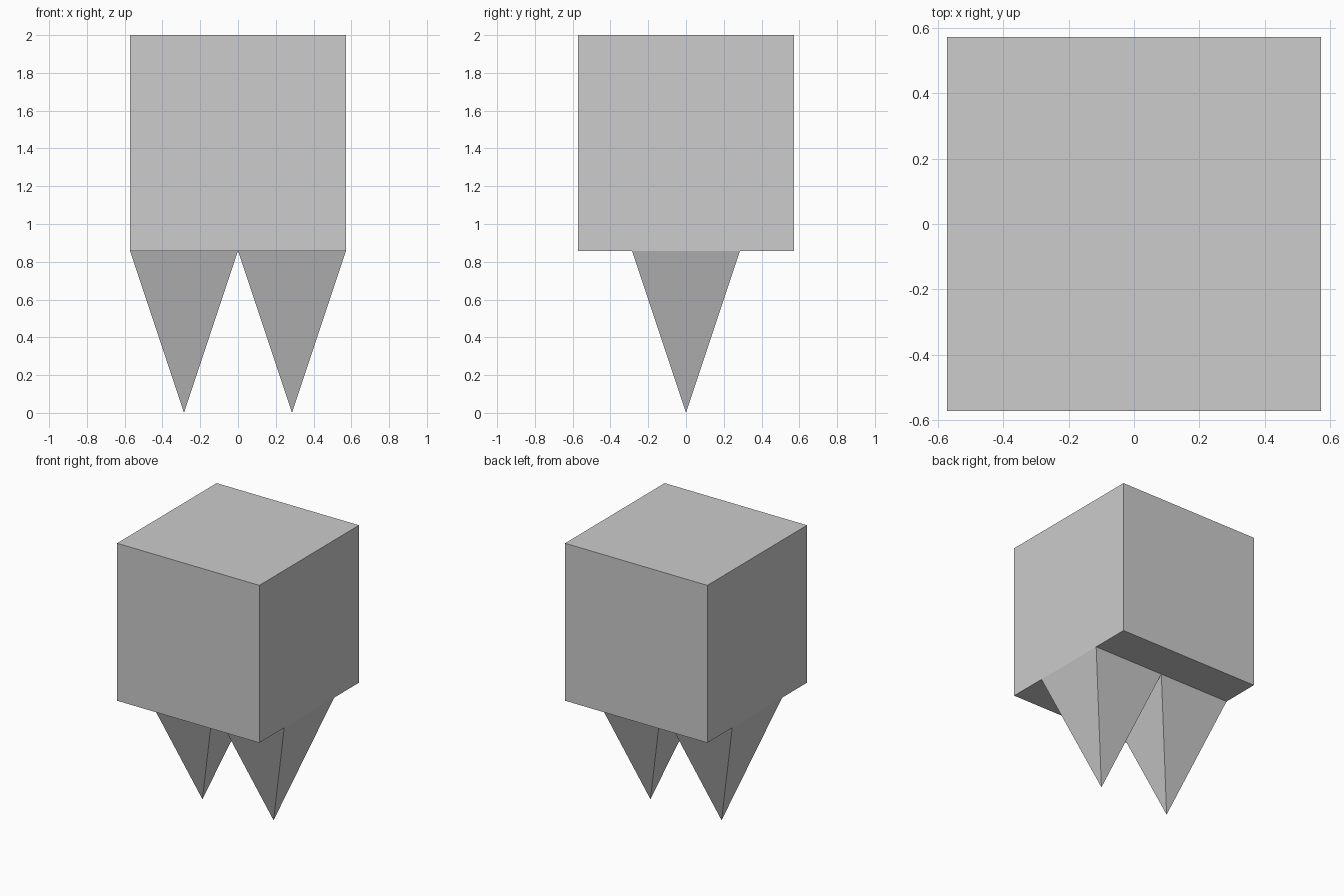
import bpy
import math

default = bpy.data.objects.get("Cube")
if default:
    bpy.data.objects.remove(default, do_unlink=True)

SIDE = 8 / 7        # edge of the cube body
LEG_H = 6 / 7       # height of each spike leg

# Single plain grey
grey = bpy.data.materials.new("light grey")
grey.use_nodes = True
colour = (0.604, 0.604, 0.604, 1.0)
grey.diffuse_color = colour
grey.node_tree.nodes["Principled BSDF"].inputs["Base Color"].default_value = colour


def finish(name):
    """Name the new part, bake its transform and colour it."""
    obj = bpy.context.object
    obj.name = obj.data.name = name
    bpy.ops.object.transform_apply(location=False, rotation=True, scale=True)
    obj.data.materials.append(grey)
    return obj


# Cube body
bpy.ops.mesh.primitive_cube_add(size=SIDE, location=(0, 0, LEG_H + SIDE / 2))
finish("body")

# Two square pyramid legs, points down, side by side under the body
for name, sign in (("left_leg", 1), ("right_leg", -1)):
    bpy.ops.mesh.primitive_cone_add(
        vertices=4, radius1=0, radius2=SIDE / 4 * math.sqrt(2), depth=LEG_H,
        location=(sign * SIDE / 4, 0, LEG_H / 2), rotation=(0, 0, math.pi / 4))
    finish(name)
